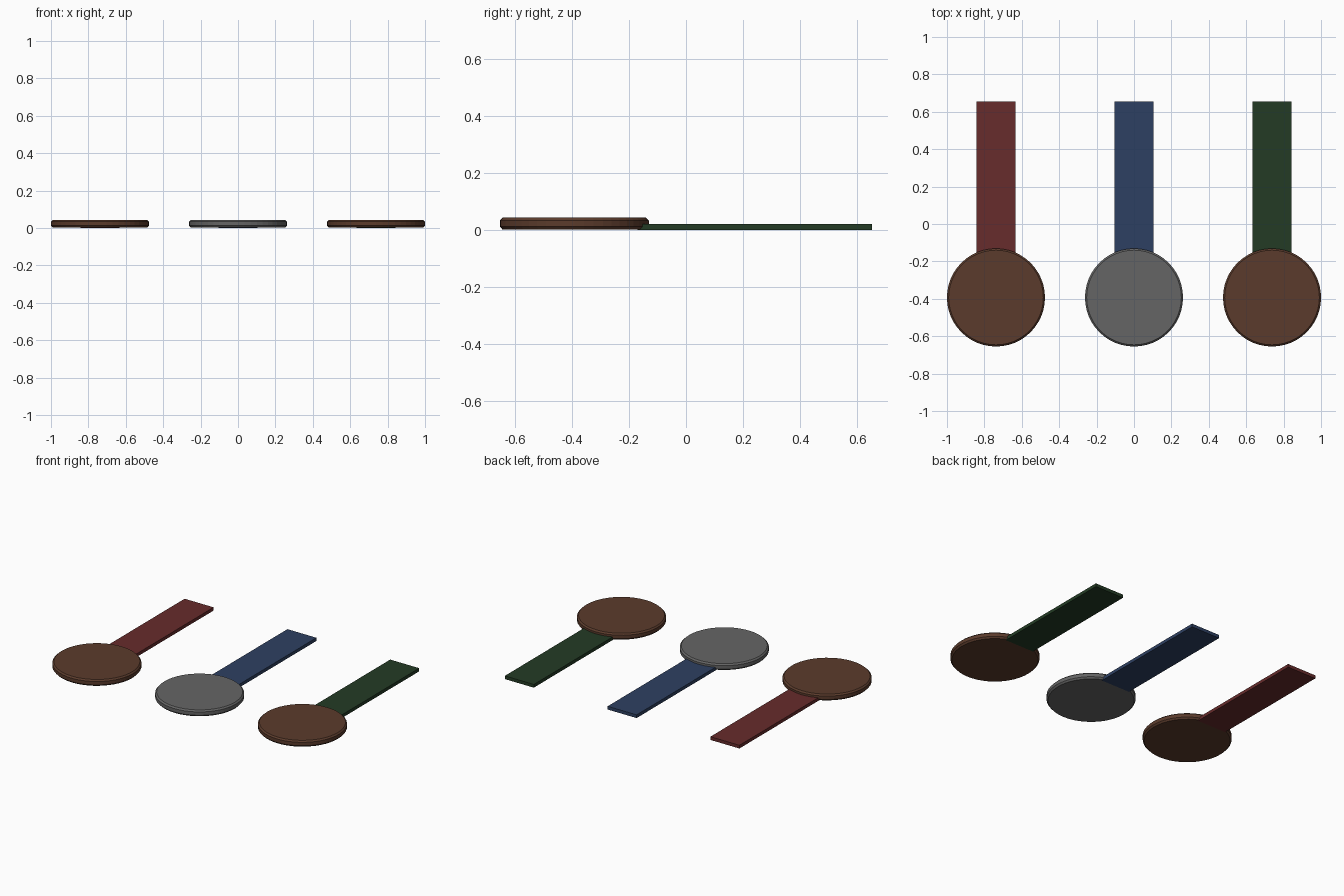
import bpy
import bmesh
import math
from mathutils import Matrix

default = bpy.data.objects.get("Cube")
if default:
    bpy.data.objects.remove(default, do_unlink=True)


def material(name, rgb):
    mat = bpy.data.materials.new(name)
    mat.use_nodes = True
    mat.diffuse_color = (*rgb, 1)
    mat.node_tree.nodes["Principled BSDF"].inputs["Base Color"].default_value = (*rgb, 1)
    return mat


def add_object(name, bm, mat):
    bmesh.ops.recalc_face_normals(bm, faces=bm.faces)
    mesh = bpy.data.meshes.new(name)
    bm.to_mesh(mesh)
    bm.free()
    mesh.materials.append(mat)
    obj = bpy.data.objects.new(name, mesh)
    bpy.context.collection.objects.link(obj)
    return obj


def add_disc(name, x, mat):
    # Thin round medal with a chamfered rim, lathed from a short profile
    profile = [(0.253, 0.002), (0.262, 0.012), (0.262, 0.034), (0.253, 0.043)]
    sides = 48
    bm = bmesh.new()
    rings = []
    for radius, z in profile:
        angles = [2 * math.pi * i / sides for i in range(sides)]
        rings.append([bm.verts.new((x + radius * math.cos(a),
                                    DISC_Y + radius * math.sin(a), z)) for a in angles])
    for low, high in zip(rings, rings[1:]):
        for i in range(sides):
            j = (i + 1) % sides
            bm.faces.new((low[i], low[j], high[j], high[i]))
    bm.faces.new(rings[0])
    bm.faces.new(rings[-1])
    return add_object(name, bm, mat)


def add_ribbon(name, x, mat):
    # Flat strap tucked into the back of the disc
    front, back, width, thick = -0.17, 0.655, 0.208, 0.021
    bm = bmesh.new()
    bmesh.ops.create_cube(bm, size=1, matrix=Matrix.Translation(
        (x, (front + back) / 2, thick / 2)) @ Matrix.Diagonal((width, back - front, thick, 1)))
    return add_object(name, bm, mat)


DISC_Y = -0.393
SPACING = 0.738

bronze = material("bronze brown", (0.105, 0.044, 0.025))
silver = material("silver grey", (0.13, 0.13, 0.13))
red = material("ribbon red", (0.135, 0.025, 0.025))
blue = material("ribbon blue", (0.027, 0.051, 0.122))
green = material("ribbon green", (0.017, 0.044, 0.018))

# Three medals in a row
for side, x, metal, cloth in (("right", -SPACING, bronze, red),
                              ("middle", 0, silver, blue),
                              ("left", SPACING, bronze, green)):
    add_disc(side + "_medal_disc", x, metal)
    add_ribbon(side + "_ribbon", x, cloth)
